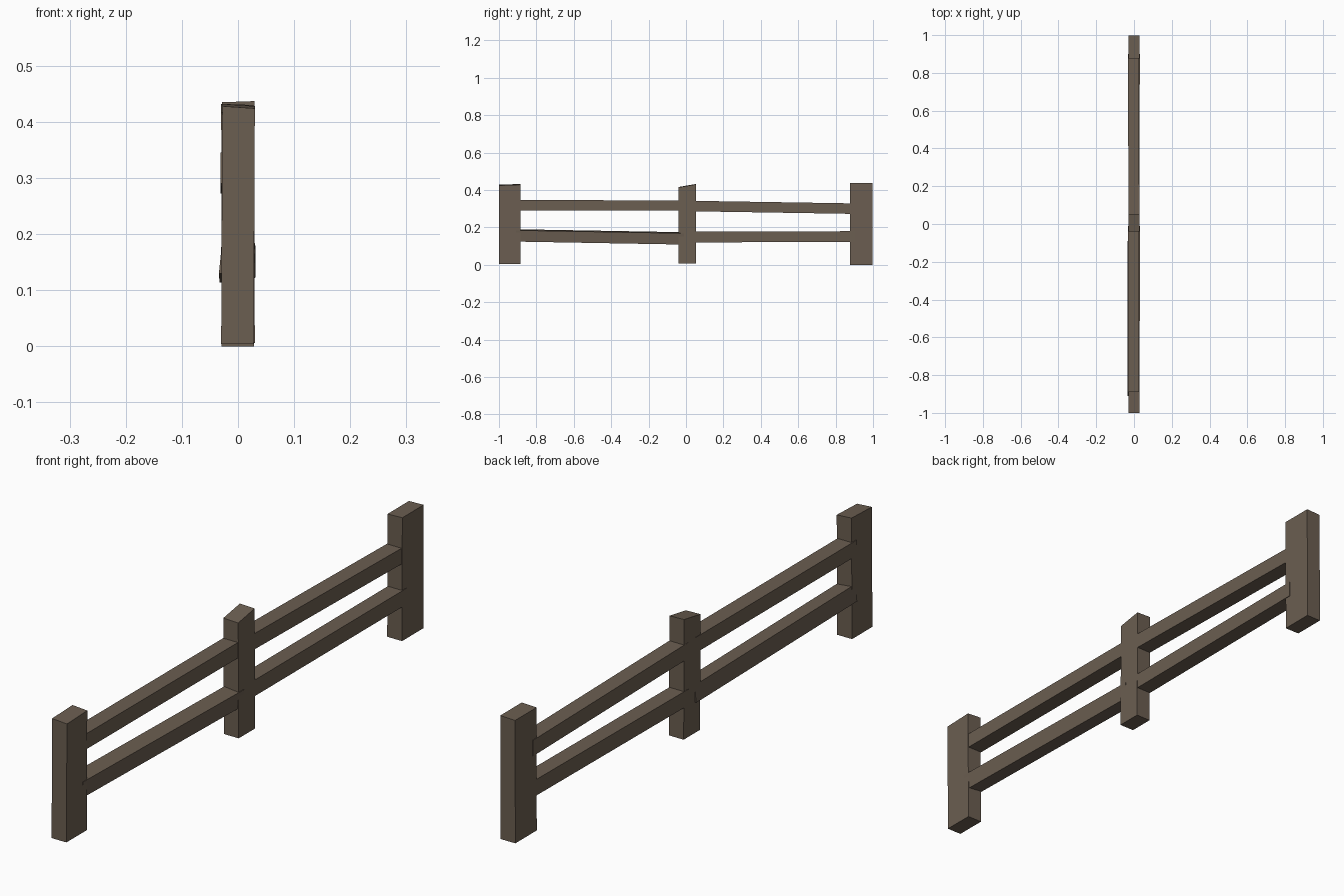
import bpy
import bmesh
from mathutils import Vector

if "Cube" in bpy.data.objects:
    bpy.data.objects.remove(bpy.data.objects["Cube"], do_unlink=True)

wood = bpy.data.materials.new("weathered brown wood")
wood.use_nodes = True
colour = (0.147, 0.112, 0.082, 1)
wood.diffuse_color = colour
bsdf = wood.node_tree.nodes["Principled BSDF"]
bsdf.inputs["Base Color"].default_value = colour
bsdf.inputs["Roughness"].default_value = 0.9


def timber(name, place):
    """Cube whose corner signs (sx, sy, sz) are mapped to positions by place."""
    mesh = bpy.data.meshes.new(name)
    bm = bmesh.new()
    bmesh.ops.create_cube(bm, size=2)
    for v in bm.verts:
        v.co = Vector(place(*v.co))
    bm.to_mesh(mesh)
    bm.free()
    mesh.materials.append(wood)
    obj = bpy.data.objects.new(name, mesh)
    bpy.context.collection.objects.link(obj)


def post(name, y, depth, low, high, lean, slope_x=0, slope_y=0):
    """Upright post, leaning sideways, with a roughly sawn sloping top."""
    def place(sx, sy, sz):
        z = high + slope_x * sx + slope_y * sy if sz > 0 else low
        return sx * 0.029 + lean * sz, y + sy * depth / 2, z
    timber(name, place)


def rail(name, start, end, height, roll=0):
    """Rail between two (x, y, z) centres, rolled slightly about its length."""
    a, b = Vector(start), Vector(end)

    def place(sx, sy, sz):
        centre = b if sy > 0 else a
        return centre + Vector((sx * 0.029 + roll * sz, 0, sz * height / 2 - roll * sx))
    timber(name, place)


# Three upright posts
post("front_post", -0.943, 0.114, 0.004, 0.428, 0.001, slope_x=-0.002, slope_y=0.002)
post("middle_post", 0.007, 0.092, 0.006, 0.423, -0.001, slope_x=-0.001, slope_y=0.008)
post("back_post", 0.937, 0.12, 0.0, 0.436, 0.0005, slope_x=0.001)

# Two rails per bay, their ends set into the posts
rail("front_upper_rail", (-0.002, -0.91, 0.318), (-0.002, -0.01, 0.317), 0.055)
rail("front_lower_rail", (-0.002, -0.91, 0.157), (-0.001, -0.01, 0.141), 0.060, roll=0.003)
rail("back_upper_rail", (-0.001, 0.03, 0.314), (-0.002, 0.9, 0.300), 0.056)
rail("back_lower_rail", (-0.001, 0.03, 0.148), (0.002, 0.9, 0.151), 0.057)
